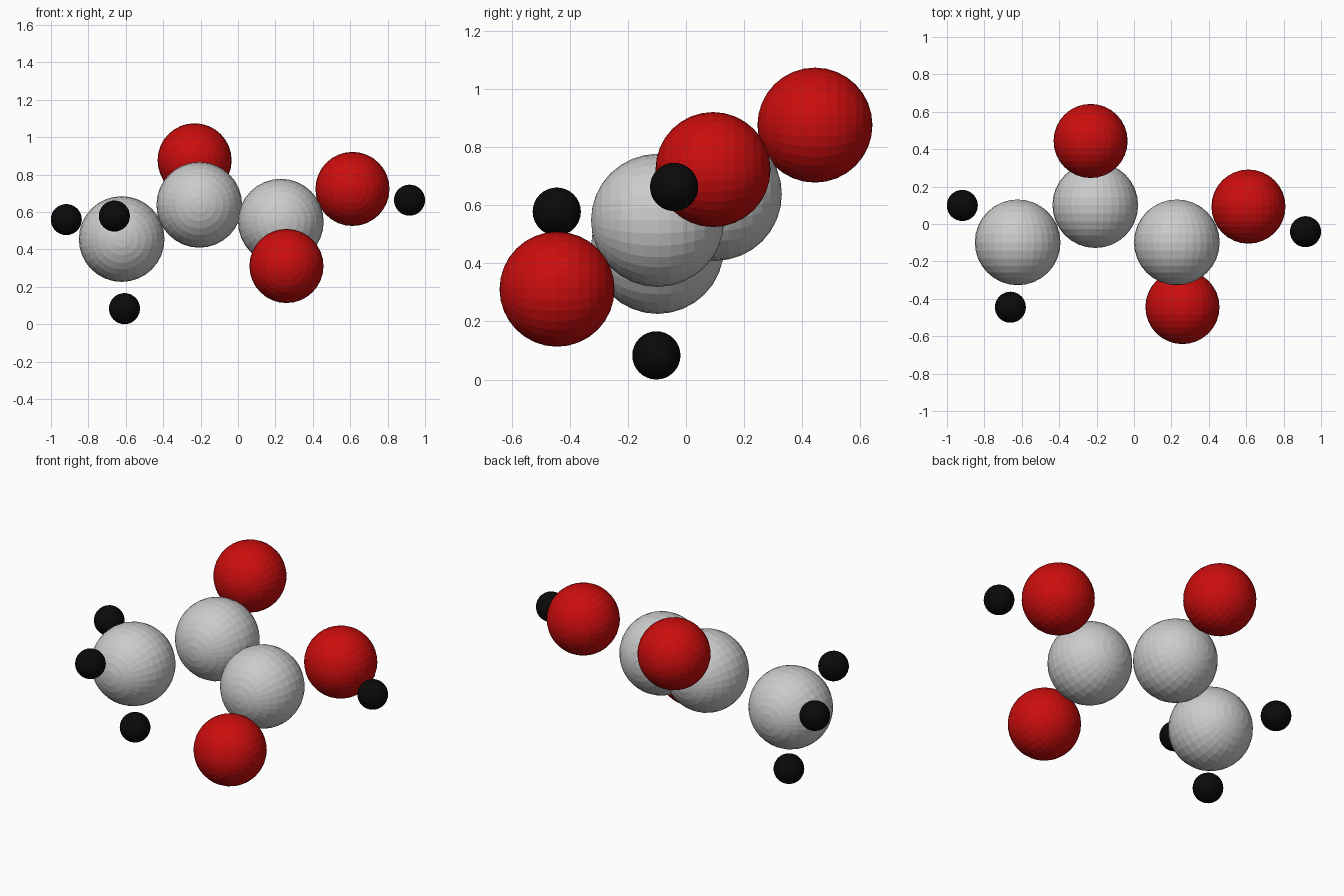
import bpy
import math

if "Cube" in bpy.data.objects:
    bpy.data.objects.remove(bpy.data.objects["Cube"])


def material(name, colour):
    m = bpy.data.materials.new(name)
    m.diffuse_color = colour
    m.use_nodes = True
    m.node_tree.nodes["Principled BSDF"].inputs["Base Color"].default_value = m.diffuse_color
    return m


red = material("red", (0.6, 0.004, 0.004, 1))
black = material("black", (0.003, 0.003, 0.003, 1))

# kind: radius, material
KINDS = {
    "carbon": (0.229, None),
    "oxygen": (0.198, red),
    "hydrogen": (0.083, black),
}

ATOMS = [
    # carbon chain
    ("carbon", "methyl", (-0.622, -0.098, 0.455)),
    ("carbon", "middle", (-0.207, 0.101, 0.638)),
    ("carbon", "acid", (0.229, -0.098, 0.548)),
    # oxygens
    ("oxygen", "back", (-0.232, 0.444, 0.876)),
    ("oxygen", "front", (0.259, -0.444, 0.311)),
    ("oxygen", "right", (0.612, 0.093, 0.723)),
    # hydrogens
    ("hydrogen", "left", (-0.918, 0.099, 0.559)),
    ("hydrogen", "front", (-0.661, -0.445, 0.578)),
    ("hydrogen", "lower", (-0.607, -0.102, 0.083)),
    ("hydrogen", "right", (0.917, -0.041, 0.663)),
]

# flat-faced spheres with their poles along y
for kind, place, pos in ATOMS:
    radius, mat = KINDS[kind]
    bpy.ops.mesh.primitive_uv_sphere_add(
        segments=32, ring_count=16, radius=radius,
        location=pos, rotation=(math.pi / 2, 0, 0))
    atom = bpy.context.object
    atom.name = f"{kind}_atom_{place}"
    if mat:
        atom.data.materials.append(mat)
